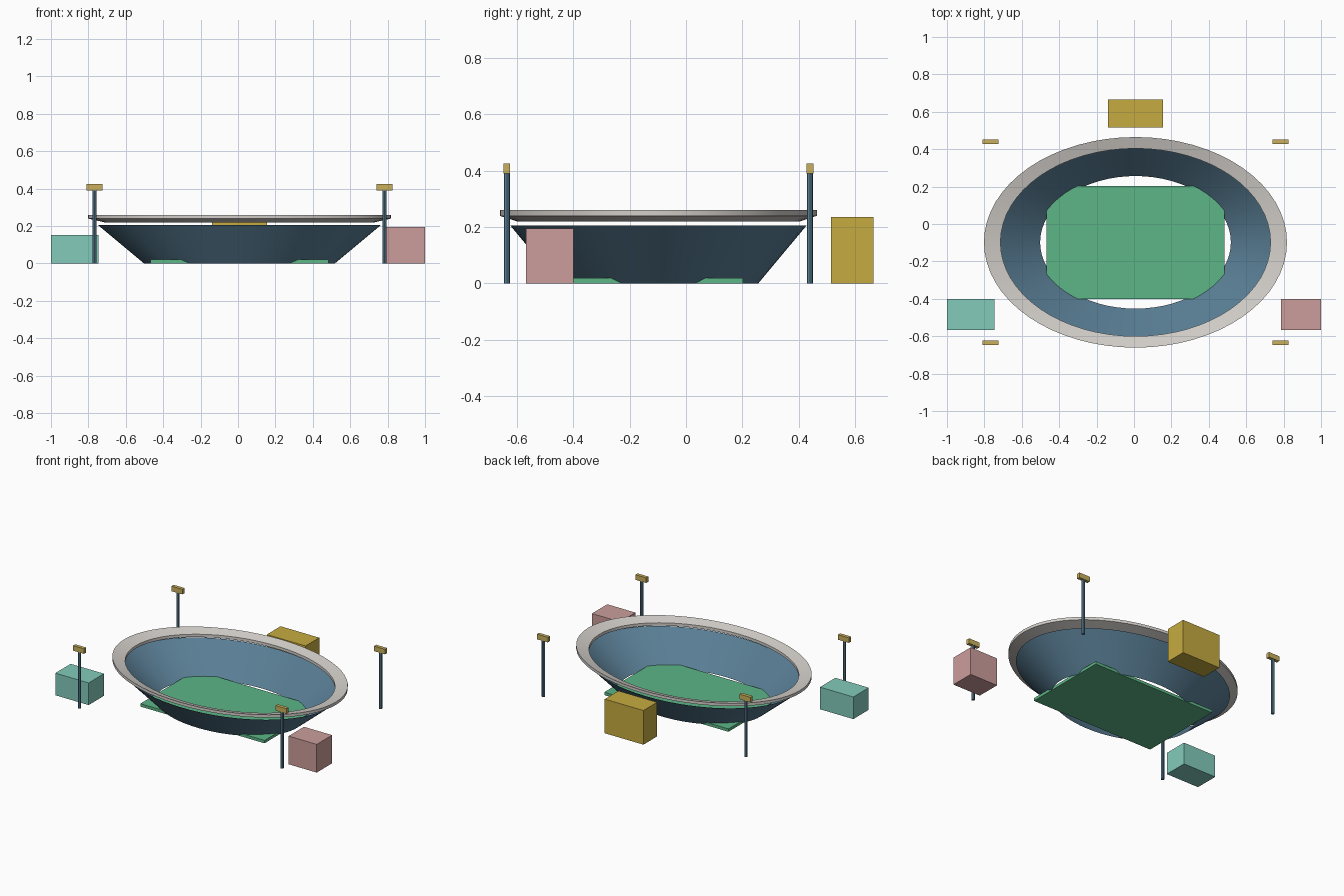
import bpy
import bmesh
import math

cube = bpy.data.objects.get("Cube")
if cube:
    bpy.data.objects.remove(cube, do_unlink=True)

CX, CY = 0.008, -0.098   # centre of the arena
RATIO = 0.695            # ellipse depth over width


def material(name, hex_code):
    def linear(i):
        c = int(hex_code[i:i + 2], 16) / 255
        return c / 12.92 if c < 0.04 else ((c + 0.055) / 1.055) ** 2.4
    colour = (linear(0), linear(2), linear(4), 1)
    mat = bpy.data.materials.new(name)
    mat.use_nodes = True
    mat.diffuse_color = colour
    mat.node_tree.nodes["Principled BSDF"].inputs["Base Color"].default_value = colour
    return mat


steel = material("steel blue", "5A7F96")
concrete = material("pale grey", "D2CEC9")
grass = material("grass green", "5DB687")
gold = material("gold", "C6AB40")
lamp_gold = material("pale gold", "C9B05C")
teal = material("teal", "83CBBB")
pink = material("dusty pink", "CB9E9B")


def finish(bm, name, mat):
    bmesh.ops.recalc_face_normals(bm, faces=bm.faces)
    mesh = bpy.data.meshes.new(name)
    bm.to_mesh(mesh)
    bm.free()
    mesh.materials.append(mat)
    obj = bpy.data.objects.new(name, mesh)
    bpy.context.collection.objects.link(obj)
    return obj


def box(name, mat, x, y, z):
    """Box from (low, high) pairs along each axis."""
    bm = bmesh.new()
    bmesh.ops.create_cube(bm, size=1)
    for v in bm.verts:
        v.co = [sum(r) / 2 + c * (r[1] - r[0]) for c, r in zip(v.co, (x, y, z))]
    return finish(bm, name, mat)


def elliptic_lathe(name, mat, profile, closed, sides=64):
    """Sweep a (radius, height) profile around the arena centre."""
    bm = bmesh.new()
    rings = []
    for r, z in profile:
        rings.append([bm.verts.new((CX + r * math.cos(a), CY + r * RATIO * math.sin(a), z))
                      for a in (math.tau * i / sides for i in range(sides))])
    pairs = list(zip(rings, rings[1:]))
    if closed:
        pairs.append((rings[-1], rings[0]))
    for low, high in pairs:
        for i in range(sides):
            j = (i + 1) % sides
            bm.faces.new((low[i], low[j], high[j], high[i]))
    obj = finish(bm, name, mat)
    bpy.ops.object.select_all(action="DESELECT")
    obj.select_set(True)
    bpy.context.view_layer.objects.active = obj
    bpy.ops.object.shade_smooth_by_angle(angle=math.radians(30))
    return obj


# Seating bowl, open at both ends, and the canopy ring floating above it
elliptic_lathe("seating_bowl", steel, [(0.51, 0), (0.756, 0.205)], False)
elliptic_lathe("canopy_ring", concrete,
               [(0.722, 0.22), (0.81, 0.24), (0.81, 0.26), (0.722, 0.24)], True)

# Playing field
box("pitch", grass, (CX - 0.475, CX + 0.475), (-0.4, 0.203), (0, 0.02))

# Surrounding buildings
box("back_building", gold, (CX - 0.148, CX + 0.148), (0.515, 0.665), (0, 0.236))
box("right_building", teal, (-1, -0.745), (-0.568, -0.4), (0, 0.153))
box("left_building", pink, (0.785, 1), (-0.568, -0.4), (0, 0.195))

# Floodlights at the four corners
for side, sx in (("left", 1), ("right", -1)):
    for end, sy in (("front", -1), ("back", 1)):
        x, y = CX + sx * 0.775, CY + sy * 0.538
        bm = bmesh.new()
        bmesh.ops.create_cone(bm, cap_ends=True, segments=8,
                              radius1=0.011, radius2=0.011, depth=0.39)
        bmesh.ops.translate(bm, verts=bm.verts, vec=(x, y, 0.195))
        finish(bm, f"floodlight_pole_{end}_{side}", steel)
        box(f"floodlight_lamp_{end}_{side}", lamp_gold,
            (x - 0.042, x + 0.042), (y - 0.012, y + 0.012), (0.39, 0.425))
